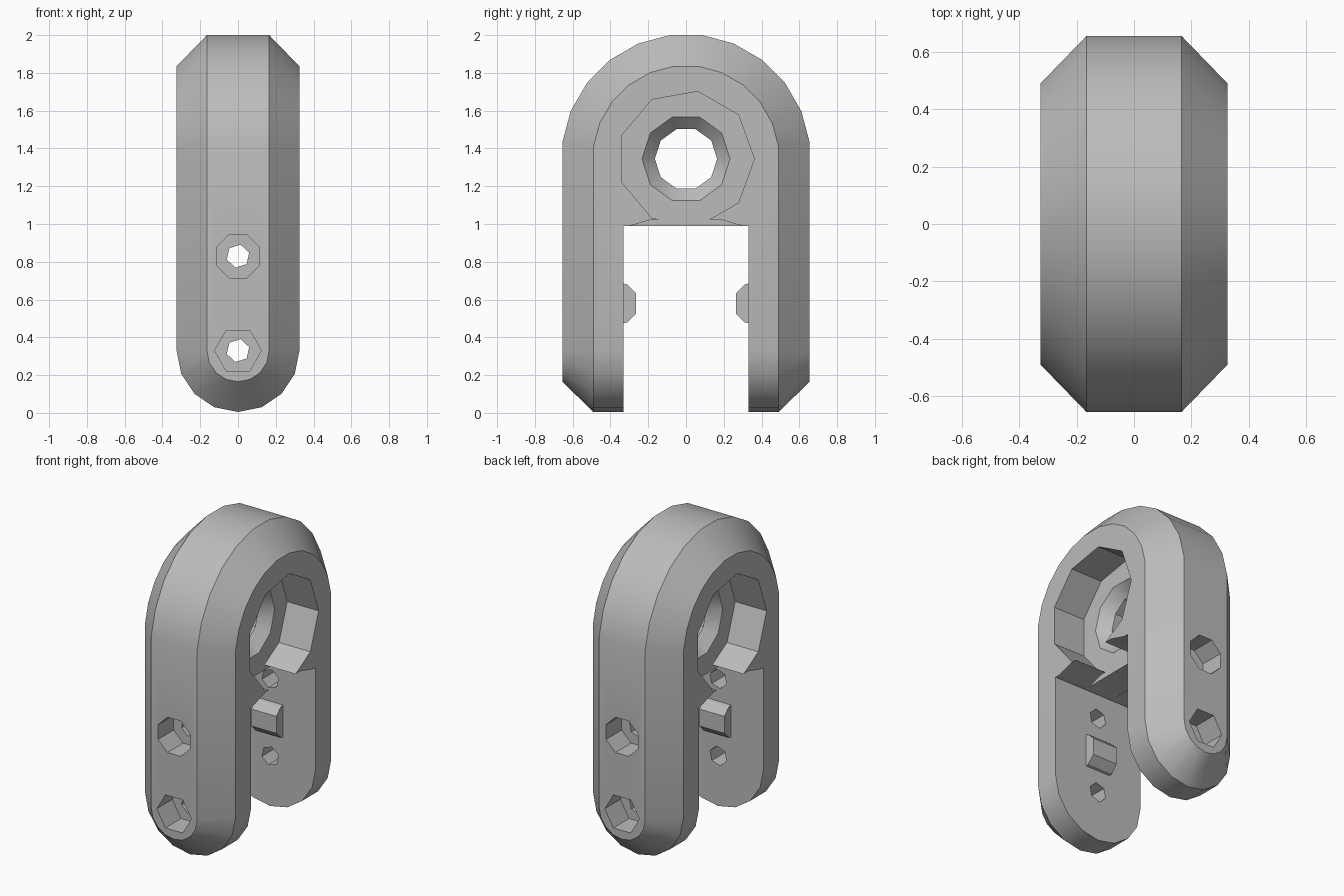
import bpy, bmesh
from math import sin, cos, pi, radians

if "Cube" in bpy.data.objects:
    bpy.data.objects.remove(bpy.data.objects["Cube"])

HALF, FLAT = 0.325, 0.165      # half width and half width of the flat rim
OUT, MID, GAP = 0.655, 0.49, 0.33
AXLE_Z, FOOT_Z, WEB = 1.345, 0.33, 0.1

grey = bpy.data.materials.new("plain_grey")
grey.use_nodes = True
grey.diffuse_color = (0.5, 0.5, 0.5, 1)
grey.node_tree.nodes["Principled BSDF"].inputs["Base Color"].default_value = (0.5, 0.5, 0.5, 1)


def hull(name, points):
    """Convex solid around the given points."""
    bm = bmesh.new()
    for p in points:
        bm.verts.new(p)
    res = bmesh.ops.convex_hull(bm, input=bm.verts)
    loose = {v for v in res["geom_interior"] + res["geom_unused"]
             if isinstance(v, bmesh.types.BMVert)}
    bmesh.ops.delete(bm, geom=list(loose), context="VERTS")
    bmesh.ops.dissolve_limit(bm, angle_limit=radians(1), verts=bm.verts, edges=bm.edges)
    bmesh.ops.recalc_face_normals(bm, faces=bm.faces)
    mesh = bpy.data.meshes.new(name)
    bm.to_mesh(mesh)
    bm.free()
    mesh.materials.append(grey)
    ob = bpy.data.objects.new(name, mesh)
    bpy.context.collection.objects.link(ob)
    return ob


def ring(sides, radius, phase=0.0):
    return [(radius * cos(2 * pi * i / sides + phase),
             radius * sin(2 * pi * i / sides + phase)) for i in range(sides)]


def box(name, x, y, z0, z1):
    return hull(name, [(a, b, c) for a in (-x, x) for b in (-y, y) for c in (z0, z1)])


def cut(body, cutter):
    mod = body.modifiers.new("cut", "BOOLEAN")
    mod.operation, mod.solver, mod.object = "DIFFERENCE", "EXACT", cutter
    bpy.context.view_layer.objects.active = body
    bpy.ops.object.modifier_apply(modifier=mod.name)
    bpy.data.objects.remove(cutter)


# Chamfered arch with rounded feet
points = []
step = pi / 12
for x, r in ((FLAT, OUT), (HALF, MID)):
    for i in range(12):
        a = step * (i + 0.5)
        rr = r / cos(step / 2)
        points += [(s * x, rr * cos(a), AXLE_Z + rr * sin(a)) for s in (-1, 1)]
for y, r in ((OUT, FLAT), (MID, HALF)):
    for i in range(9):
        a = pi * i / 8
        points += [(r * cos(a), s * y, FOOT_Z - r * sin(a)) for s in (-1, 1)]
body = hull("arched_bracket", points)

# Slot between the legs
cut(body, box("slot_cutter", 1, GAP, -1, 0.99))

# Side recesses, their open lower lips and countersinks
for s in (-1, 1):
    cut(body, hull("recess_cutter", [(s * x, s * u, AXLE_Z + v)
                                     for x in (WEB, 1) for u, v in ring(9, 0.362)]))
    lip = [(-GAP, 0.9), (-GAP, 0.98), (-0.18, 1.025), (0.18, 1.025), (GAP, 0.98), (GAP, 0.9)]
    cut(body, hull("lip_cutter", [(s * x, y, z) for x in (WEB, 1) for y, z in lip]))
    cone = [(s * x, u, AXLE_Z + v) for x, r in ((0.03, 0.165), (WEB + 0.002, 0.235))
            for u, v in ring(10, r)]
    cut(body, hull("countersink_cutter", cone))

# Axle bore
cut(body, hull("bore_cutter", [(x, u, AXLE_Z + v)
                               for x in (-1, 1) for u, v in ring(10, 0.165)]))

# Bolt holes with round and hexagonal pockets
for z, sides, phase in ((0.83, 8, pi / 8), (FOOT_Z, 6, 0)):
    cut(body, hull("bolt_cutter", [(u, y, z + v)
                                   for y in (-1, 1) for u, v in ring(6, 0.062, 0.3)]))
    for s in (-1, 1):
        cut(body, hull("pocket_cutter", [(u, s * y, z + v) for y in (GAP + 0.165, 1)
                                         for u, v in ring(sides, 0.124, phase)]))

# Locating pads on the inner leg faces
pads = []
for s, side in ((-1, "front"), (1, "back")):
    profile = [(0.35, 0.11), (0.31, 0.1), (0.265, 0.055)]
    pads.append(hull(side + "_pad", [(a * 0.09, s * y, 0.58 + b * h)
                                     for a in (-1, 1) for b in (-1, 1) for y, h in profile]))

# Smooth the arch, keep the edges crisp
for ob in [body] + pads:
    bpy.ops.object.select_all(action="DESELECT")
    ob.select_set(True)
    bpy.context.view_layer.objects.active = ob
    bpy.ops.object.shade_smooth_by_angle(angle=radians(28))
